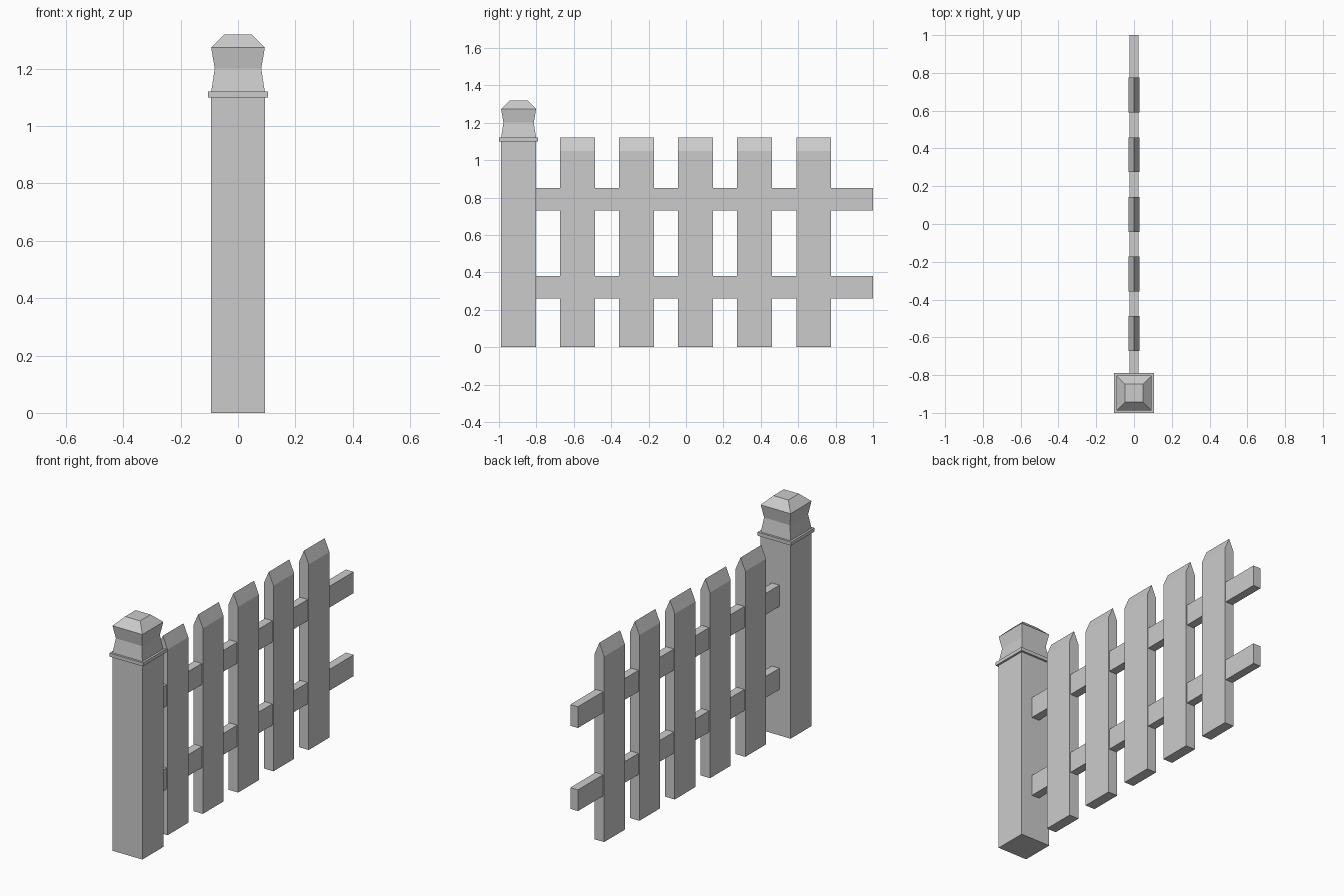
import bpy

if "Cube" in bpy.data.objects:
    bpy.data.objects.remove(bpy.data.objects["Cube"])

POST_Y = -0.895


def make_mesh(name, verts, faces):
    mesh = bpy.data.meshes.new(name)
    mesh.from_pydata(verts, [], faces)
    obj = bpy.data.objects.new(name, mesh)
    bpy.context.collection.objects.link(obj)
    return obj


def square_stack(name, profile, cy):
    """Square sections (half width, z) joined bottom to top."""
    verts, faces = [], [(3, 2, 1, 0)]
    for r, z in profile:
        verts += [(-r, cy - r, z), (r, cy - r, z), (r, cy + r, z), (-r, cy + r, z)]
    for k in range(len(profile) - 1):
        a = 4 * k
        for i in range(4):
            j = (i + 1) % 4
            faces.append((a + i, a + j, a + 4 + j, a + 4 + i))
    n = len(verts)
    faces.append((n - 4, n - 3, n - 2, n - 1))
    return make_mesh(name, verts, faces)


def extrude_y(name, outline, y0, y1):
    """Counter-clockwise (x, z) outline, as seen from the front, extruded along y."""
    n = len(outline)
    verts = [(x, y, z) for y in (y0, y1) for x, z in outline]
    faces = [tuple(range(n)), tuple(reversed(range(n, 2 * n)))]
    faces += [(i, i + n, (i + 1) % n + n, (i + 1) % n) for i in range(n)]
    return make_mesh(name, verts, faces)


# Post, collar and waisted cap
square_stack("post", [(0.0935, 0), (0.0935, 1.10)], POST_Y)
square_stack("post_collar", [(0.105, 1.10), (0.105, 1.12)], POST_Y)
square_stack("post_cap", [(0.0935, 1.12), (0.081, 1.20), (0.0935, 1.273),
                          (0.047, 1.32)], POST_Y)

# Pickets with a ridge along the top
picket = [(-0.03, 0), (0.03, 0), (0.03, 1.05), (0, 1.12), (-0.03, 1.05)]
for i in range(5):
    y = -0.58 + 0.3155 * i
    extrude_y(f"picket_{i + 1}", picket, y - 0.0925, y + 0.0925)

# Horizontal rails running from the post
for name, z0, z1 in (("lower_rail", 0.26, 0.38), ("upper_rail", 0.73, 0.85)):
    extrude_y(name, [(-0.024, z0), (0.024, z0), (0.024, z1), (-0.024, z1)],
              POST_Y + 0.09, 1.0)
